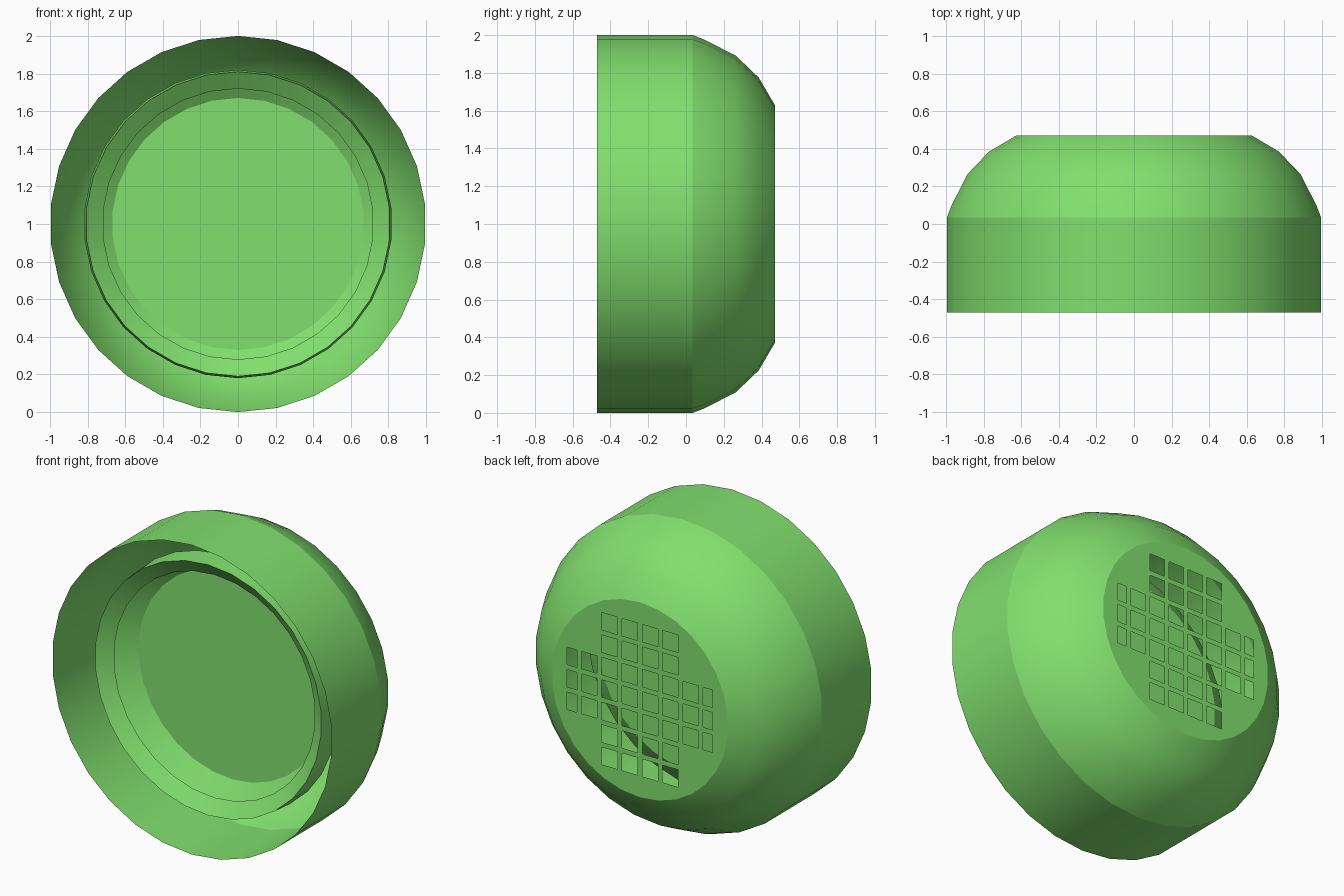
import bpy, bmesh, math

old = bpy.data.objects.get("Cube")
if old:
    bpy.data.objects.remove(old, do_unlink=True)

SEGMENTS = 30
BACK = 0.47          # y of the rear grille
CAP_RADIUS = 0.63
CENTRE_Z = 1.0

green = bpy.data.materials.new("light_green")
green.use_nodes = True
colour = (0.22, 0.74, 0.155, 1.0)
green.diffuse_color = colour
green.node_tree.nodes["Principled BSDF"].inputs["Base Color"].default_value = colour


def ring_points(radius, y):
    """Points of a circle around the y axis, starting at the top."""
    angles = [math.tau * i / SEGMENTS for i in range(SEGMENTS)]
    return [(radius * math.sin(a), y, CENTRE_Z + radius * math.cos(a)) for a in angles]


def finish(name, bm, smooth_angle):
    mesh = bpy.data.meshes.new(name)
    bm.to_mesh(mesh)
    bm.free()
    mesh.materials.append(green)
    obj = bpy.data.objects.new(name, mesh)
    bpy.context.collection.objects.link(obj)
    bpy.ops.object.select_all(action="DESELECT")
    obj.select_set(True)
    bpy.context.view_layer.objects.active = obj
    if smooth_angle:
        bpy.ops.object.shade_smooth_by_angle(angle=math.radians(smooth_angle))


def lathe(name, profile, smooth_angle, close_end=False):
    """Turn (radius, y) pairs around the y axis."""
    bm = bmesh.new()
    rings = [[bm.verts.new(p) for p in ring_points(r, y)] for r, y in profile]
    for front, back in zip(rings, rings[1:]):
        for i in range(SEGMENTS):
            j = (i + 1) % SEGMENTS
            bm.faces.new((front[i], front[j], back[j], back[i]))
    if close_end:
        bm.faces.new(rings[-1])
    bmesh.ops.recalc_face_normals(bm, faces=bm.faces[:])
    finish(name, bm, smooth_angle)


# Straight outer wall and rounded rear shell
lathe("outer_wall", [(1, -BACK), (1, 0.035)], 30)
lathe("rear_dome", [(1, 0.035), (0.975, 0.1), (0.89, 0.265),
                    (0.775, 0.385), (CAP_RADIUS, BACK)], 60)

# Hollow inner holder: sloped front flange, side skirt, sloped back and flat disc
lathe("inner_holder", [(0.72, -0.24), (0.81, -0.305), (0.82, -0.16), (0.67, -0.06)],
      20, close_end=True)


# Rear grille: flat disc with a cross-shaped pattern of square holes
PITCH, HALF, LIMIT = 0.145, 0.056, 0.52


def add_loop(bm, points):
    verts = [bm.verts.new(p) for p in points]
    for a, b in zip(verts, verts[1:] + verts[:1]):
        bm.edges.new((a, b))


bm = bmesh.new()
add_loop(bm, ring_points(CAP_RADIUS, BACK))
for col in range(4):
    x0 = (col + 0.5) * PITCH - HALF
    x1 = min(x0 + 2 * HALF, LIMIT)
    reach = 3 if col < 2 else 1
    for row in range(-reach, reach + 1):
        z0 = CENTRE_Z + row * PITCH - HALF
        z1 = z0 + 2 * HALF
        for side in (-1, 1):
            add_loop(bm, [(side * x, BACK, z)
                          for x, z in ((x0, z0), (x1, z0), (x1, z1), (x0, z1))])
bmesh.ops.triangle_fill(bm, use_beauty=True, use_dissolve=False,
                        edges=bm.edges[:], normal=(0, 1, 0))
bm.normal_update()
for face in bm.faces:
    if face.normal.y < 0:
        face.normal_flip()
finish("rear_grille", bm, 0)
